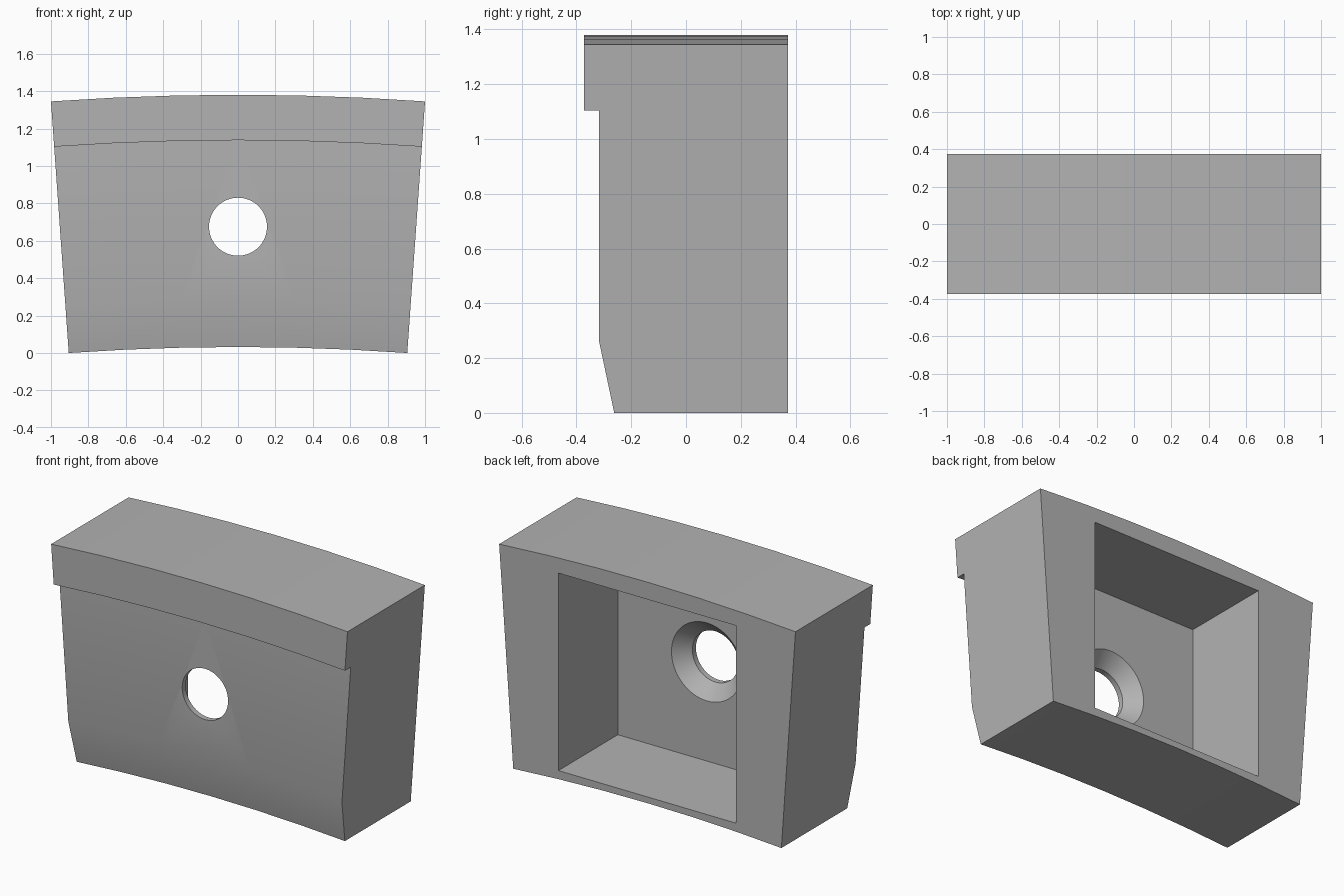
import bpy, bmesh, math

old = bpy.data.objects.get("Cube")
if old:
    bpy.data.objects.remove(old, do_unlink=True)

grey = bpy.data.materials.new("plain grey")
grey.use_nodes = True
COLOUR = (0.45, 0.45, 0.45, 1)
grey.diffuse_color = COLOUR
grey.node_tree.nodes["Principled BSDF"].inputs["Base Color"].default_value = COLOUR


def loft(name, rings, closed=False):
    """Join equal rings of points into a solid; cap the ends unless closed."""
    bm = bmesh.new()
    loops = [[bm.verts.new(p) for p in ring] for ring in rings]
    n = len(loops[0])
    for a, b in zip(loops, loops[1:]):
        for i in range(n):
            j = (i + 1) % n
            bm.faces.new((a[i], a[j], b[j], b[i]))
    bm.faces.new(loops[0])
    bm.faces.new(loops[-1])
    bmesh.ops.recalc_face_normals(bm, faces=bm.faces)
    mesh = bpy.data.meshes.new(name)
    bm.to_mesh(mesh)
    bm.free()
    mesh.materials.append(grey)
    obj = bpy.data.objects.new(name, mesh)
    bpy.context.collection.objects.link(obj)
    return obj


# Curved block: side profile (y, height at the end) swept about a far centre
CENTRE = 12.81
HALF_ANGLE = math.atan2(1.0, CENTRE + 1.345)
STEPS = 6
profile = [(0.373, 0), (0.373, 1.345), (-0.373, 1.345), (-0.373, 1.103),
           (-0.317, 1.103), (-0.317, 0.26), (-0.262, 0)]
rings = []
for s in range(STEPS + 1):
    t = HALF_ANGLE * (2 * s / STEPS - 1)
    ring = []
    for y, z in profile:
        r = (CENTRE + z) / math.cos(HALF_ANGLE)
        ring.append((r * math.sin(t), y, r * math.cos(t) - CENTRE))
    rings.append(ring)
block = loft("curved_block", rings)

# Rectangular pocket cutter, open at the back
FLOOR = -0.2
W, LOW, HIGH = 0.6, 0.07, 1.275
pocket = loft("pocket_cutter", [
    [(-W, y, LOW), (W, y, LOW), (W, y, HIGH), (-W, y, HIGH)] for y in (FLOOR, 0.6)])

# Round hole cutter with a countersink on the pocket side
HOLE, SINK, SIDES = 0.155, 0.238, 64
stations = [(-0.6, HOLE), (FLOOR - SINK + HOLE, HOLE), (FLOOR, SINK), (FLOOR + 0.1, SINK)]
hole = loft("hole_cutter", [
    [(r * math.cos(math.tau * k / SIDES), y, 0.675 + r * math.sin(math.tau * k / SIDES))
     for k in range(SIDES)] for y, r in stations])

# Cut the block, then drop the cutters
bpy.context.view_layer.objects.active = block
for cutter in (pocket, hole):
    cutter.hide_render = True
    mod = block.modifiers.new("cut", 'BOOLEAN')
    mod.operation = 'DIFFERENCE'
    mod.solver = 'EXACT'
    mod.object = cutter
    bpy.ops.object.modifier_apply(modifier=mod.name)
    bpy.data.objects.remove(cutter, do_unlink=True)

bpy.ops.object.select_all(action='DESELECT')
block.select_set(True)
bpy.ops.object.shade_smooth_by_angle(angle=math.radians(30))
